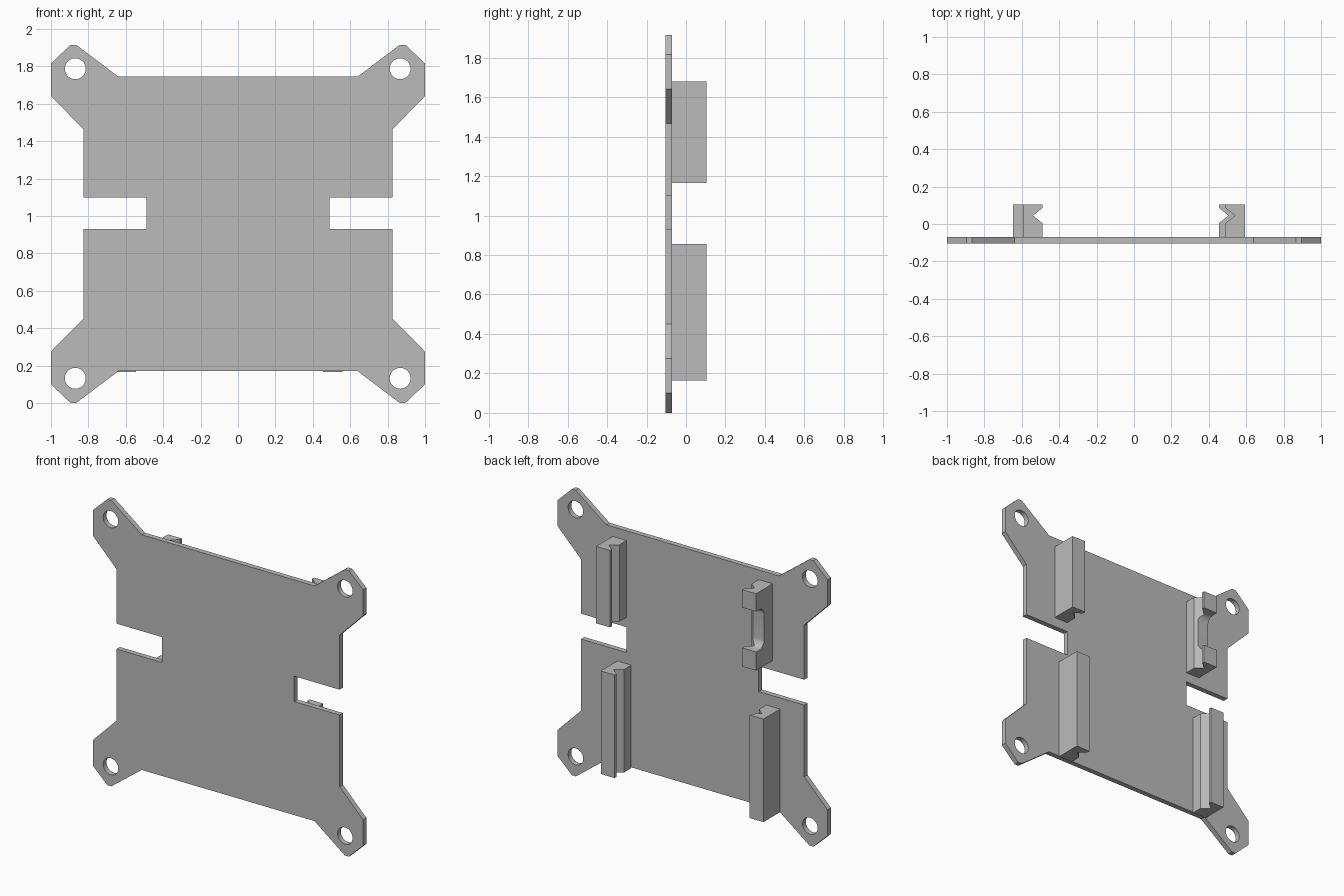
import bpy, bmesh, math
from mathutils import Vector

default = bpy.data.objects.get("Cube")
if default:
    bpy.data.objects.remove(default, do_unlink=True)

grey = bpy.data.materials.new("plain grey")
grey.use_nodes = True
grey.diffuse_color = (0.5, 0.5, 0.5, 1)
grey.node_tree.nodes["Principled BSDF"].inputs["Base Color"].default_value = (0.5, 0.5, 0.5, 1)

HEIGHT = 1.915
FRONT, FACE, BACK = -0.105, -0.07, 0.105


def prism(name, points, direction):
    """Extrude a closed loop of 3D points along a direction."""
    bm = bmesh.new()
    face = bm.faces.new([bm.verts.new(p) for p in points])
    out = bmesh.ops.extrude_face_region(bm, geom=[face])
    moved = [g for g in out["geom"] if isinstance(g, bmesh.types.BMVert)]
    bmesh.ops.translate(bm, verts=moved, vec=Vector(direction))
    bmesh.ops.recalc_face_normals(bm, faces=bm.faces)
    mesh = bpy.data.meshes.new(name)
    bm.to_mesh(mesh)
    bm.free()
    mesh.materials.append(grey)
    obj = bpy.data.objects.new(name, mesh)
    bpy.context.collection.objects.link(obj)
    return obj


def cut(target, cutter):
    """Subtract the cutter from the target, then discard it."""
    cutter.hide_render = True
    mod = target.modifiers.new("cut", "BOOLEAN")
    mod.operation = "DIFFERENCE"
    mod.solver = "EXACT"
    mod.object = cutter
    bpy.context.view_layer.objects.active = target
    bpy.ops.object.modifier_apply(modifier=mod.name)
    bpy.data.objects.remove(cutter, do_unlink=True)


def arc(u, v, radius, start, end, steps):
    angles = [math.radians(start + (end - start) * i / steps) for i in range(steps + 1)]
    return [(u + radius * math.cos(a), v + radius * math.sin(a)) for a in angles]


# Plate outline: one upper corner ear, mirrored to the other three
ear = [(0.64, 1.745), (0.865, HEIGHT), (0.895, HEIGHT), (1, 1.815), (1, 1.64), (0.827, 1.465)]
top_right = ear + [(0.827, 1.1), (0.49, 1.1)]
bottom_right = [(0.49, 0.93), (0.827, 0.93)] + [(x, HEIGHT - z) for x, z in reversed(ear)]
right_half = top_right + bottom_right
outline = right_half + [(-x, z) for x, z in reversed(right_half)]
plate = prism("mounting_plate", [(x, FRONT, z) for x, z in outline], (0, FACE - FRONT, 0))

# Round screw holes in the ears
for x in (-0.87, 0.867):
    for z in (0.132, 1.787):
        ring = arc(x, z, 0.056, 0, 345, 23)
        cut(plate, prism("hole_cutter", [(u, FRONT - 0.1, v) for u, v in ring], (0, 0.3, 0)))

# Rails on the back with a V groove facing inward
def rail(name, side, inner, bottom, top):
    outer = inner + 0.103
    profile = [(inner, FACE), (outer, FACE), (outer, BACK), (inner, BACK),
               (inner, 0.085), (inner + 0.05, 0.045), (inner, 0.005)]
    return prism(name, [(side * x, y, bottom) for x, y in profile], (0, 0, top - bottom))


rails = []
for side, label in ((1, "left"), (-1, "right")):
    lower_inner, upper_inner = (0.455, 0.49) if side > 0 else (0.545, 0.49)
    rails.append(rail("lower_rail_" + label, side, lower_inner, 0.165, 0.855))
    rails.append(rail("upper_rail_" + label, side, upper_inner, 1.165, 1.68))

# Rounded gap in the middle of the upper right rail
floor, low, high, r = 0.02, 1.29, 1.56, 0.05
gap = ([(0.2, low)] + arc(floor + r, low + r, r, 270, 180, 8)
       + arc(floor + r, high - r, r, 180, 90, 8) + [(0.2, high)])
cut(rails[-1], prism("gap_cutter", [(-0.8, y, z) for y, z in gap], (0.5, 0, 0)))

# Smooth the round cuts and keep the edges sharp
bpy.ops.object.select_all(action="DESELECT")
for obj in [plate] + rails:
    obj.select_set(True)
bpy.context.view_layer.objects.active = plate
bpy.ops.object.shade_smooth_by_angle(angle=math.radians(30))
